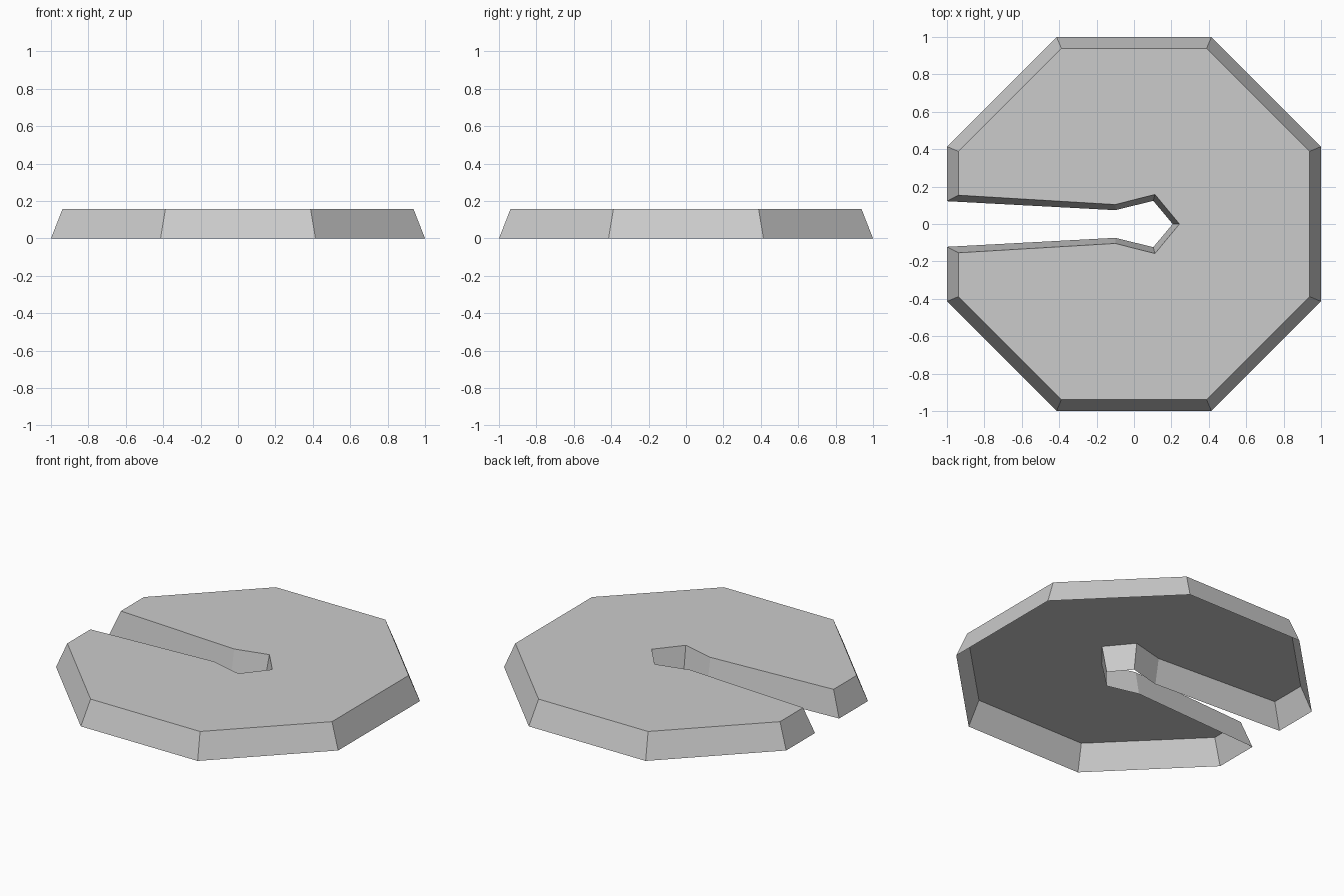
import bpy
import bmesh

# Remove the default cube
cube = bpy.data.objects.get("Cube")
if cube:
    bpy.data.objects.remove(cube, do_unlink=True)

HEIGHT = 0.158


def notched_octagon(points):
    """Mirror the back half outline (mouth tip to slot tip) across y = 0."""
    front = [(x, -y) for x, y in reversed(points[1:])]
    return points + front


# Half outlines: slot tip, slot wall, then round the octagon to the front
base_half = [(0.207, 0), (0.103, 0.124), (-0.1, 0.074), (-1, 0.122),
             (-1, 0.414), (-0.414, 1), (0.414, 1), (1, 0.414)]
top_half = [(0.243, 0), (0.112, 0.158), (-0.1, 0.104), (-0.938, 0.154),
            (-0.938, 0.388), (-0.388, 0.938), (0.388, 0.938), (0.938, 0.388)]

# Open-bottomed slab: a flat top with walls flaring down to the ground
bm = bmesh.new()
base = [bm.verts.new((x, y, 0)) for x, y in notched_octagon(base_half)]
top = [bm.verts.new((x, y, HEIGHT)) for x, y in notched_octagon(top_half)]
count = len(base)
for i in range(count):
    j = (i + 1) % count
    bm.faces.new((base[j], base[i], top[i], top[j]))
lid = bm.faces.new(top)
bm.normal_update()
if lid.normal.z < 0:
    bmesh.ops.reverse_faces(bm, faces=bm.faces[:])
bmesh.ops.triangulate(bm, faces=[lid])

mesh = bpy.data.meshes.new("notched_slab")
bm.to_mesh(mesh)
bm.free()
slab = bpy.data.objects.new("notched_slab", mesh)
bpy.context.collection.objects.link(slab)

# Single flat grey
grey = bpy.data.materials.new("light grey")
grey.use_nodes = True
colour = (0.6, 0.6, 0.6, 1)
grey.diffuse_color = colour
grey.node_tree.nodes["Principled BSDF"].inputs["Base Color"].default_value = colour
mesh.materials.append(grey)
